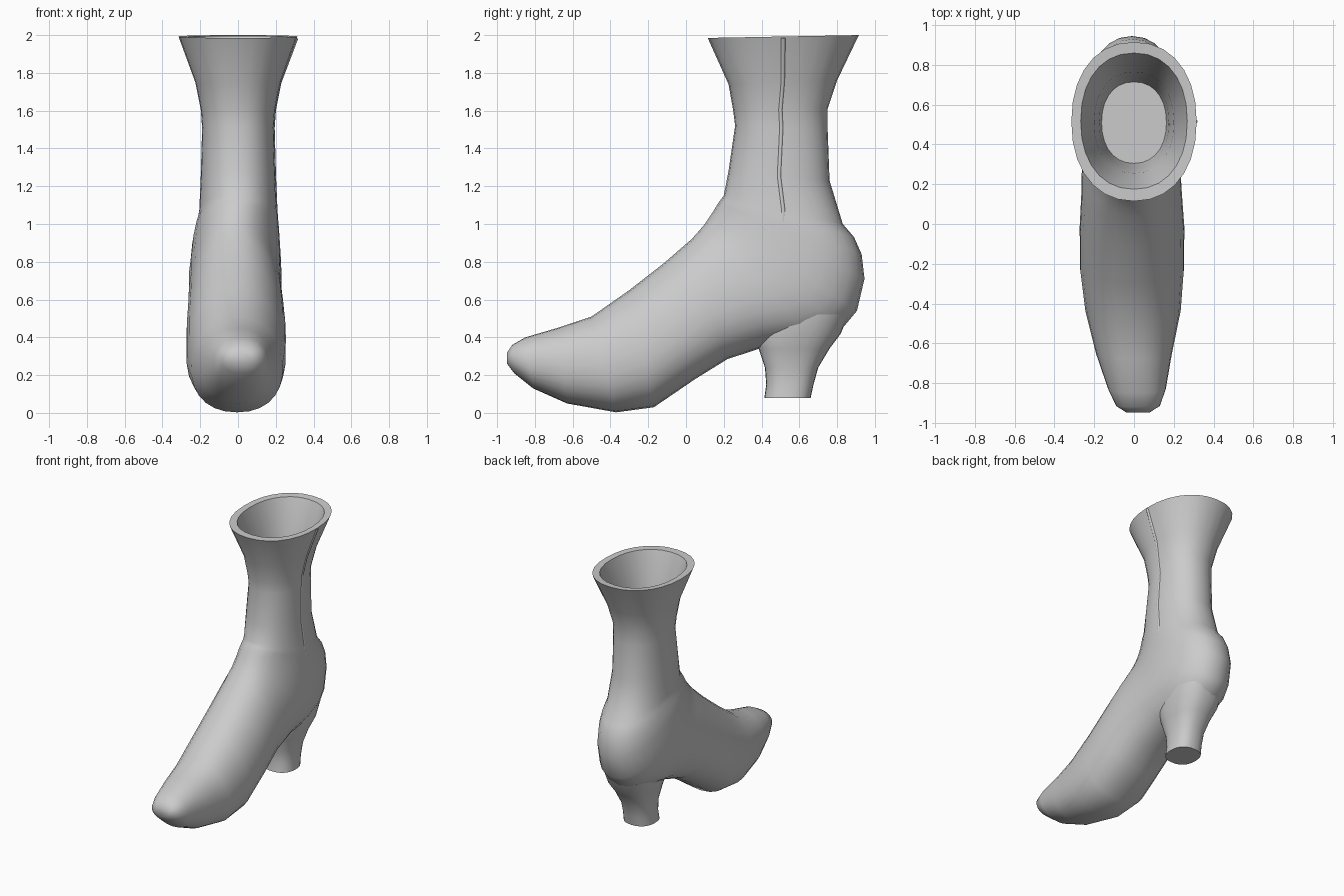
import bpy, bmesh, math

if "Cube" in bpy.data.objects:
    bpy.data.objects.remove(bpy.data.objects["Cube"])

SEGS = 28


def ring(bm, st, power):
    """Section spanning a front point and a back point, with a half width and x offset."""
    fy, fz, by, bz, w, cx, taper = st
    verts = []
    for i in range(SEGS):
        a = 2 * math.pi * i / SEGS
        c, s = math.cos(a), math.sin(a)
        u = math.copysign(abs(c) ** (2 / power), c)
        v = math.copysign(abs(s) ** (2 / power), s)
        t = (v + 1) / 2
        verts.append(bm.verts.new((cx + w * u * (1 - taper * v),
                                   by + (fy - by) * t, bz + (fz - bz) * t)))
    return verts


def loft(name, stations, power=2.2, angle=40):
    bm = bmesh.new()
    rings = [ring(bm, s, power) for s in stations]
    for r0, r1 in zip(rings, rings[1:]):
        for i in range(SEGS):
            j = (i + 1) % SEGS
            bm.faces.new((r0[i], r0[j], r1[j], r1[i]))
    bm.faces.new(rings[0])
    bm.faces.new(rings[-1])
    bmesh.ops.recalc_face_normals(bm, faces=bm.faces)
    me = bpy.data.meshes.new(name)
    bm.to_mesh(me)
    bm.free()
    ob = bpy.data.objects.new(name, me)
    bpy.context.collection.objects.link(ob)
    bpy.ops.object.select_all(action='DESELECT')
    ob.select_set(True)
    bpy.context.view_layer.objects.active = ob
    bpy.ops.object.shade_smooth_by_angle(angle=math.radians(angle))
    return ob


# Foot: sections from toe, fanning around the heel counter
foot = [
    (-.947, .32, -.947, .26, .06, .02, 0),
    (-.92, .36, -.91, .21, .11, .02, 0),
    (-.85, .40, -.81, .13, .145, .015, 0),
    (-.68, .45, -.63, .05, .19, 0, .03),
    (-.50, .51, -.37, .003, .24, -.005, .08),
    (-.30, .65, -.17, .03, .26, -.01, .12),
    (-.12, .79, .05, .18, .26, -.01, .14),
    (.03, .92, .22, .285, .25, -.012, .14),
    (.07, .965, .45, .36, .245, -.015, .12),
    (.10, 1.00, .68, .39, .245, -.015, .1),
    (.12, 1.03, .83, .45, .245, -.015, .08),
    (.14, 1.06, .905, .54, .24, -.012, .06),
    (.155, 1.085, .945, .71, .232, -.01, .04),
    (.17, 1.11, .93, .84, .222, -.005, .02),
    (.185, 1.13, .89, .93, .212, 0, 0),
]
# Shaft: flares to the rim, then folds inside down to the floor
shaft = [
    (.20, 1.15, .83, 1.0, .205, 0, 0),
    (.225, 1.28, .76, 1.23, .197, 0, 0),
    (.26, 1.52, .75, 1.50, .19, 0, 0),
    (.25, 1.60, .75, 1.61, .197, 0, 0),
    (.225, 1.74, .80, 1.76, .226, 0, 0),
    (.115, 1.985, .915, 2.0, .315, 0, 0),
    (.175, 1.985, .86, 1.995, .268, 0, 0),
    (.255, 1.75, .765, 1.75, .20, 0, 0),
    (.285, 1.55, .737, 1.55, .175, 0, 0),
    (.305, 1.40, .715, 1.40, .163, 0, 0),
]
loft("boot_upper", foot + shaft)

# Heel: curved block, narrow at the waist
heel = [(z and (f, z, b, z, w, 0, 0)) for f, b, z, w in [
    (.415, .66, .08, .115),
    (.425, .675, .15, .11),
    (.418, .70, .24, .115),
    (.385, .76, .34, .14),
    (.37, .82, .42, .17),
    (.42, .86, .52, .18),
]]
loft("heel", heel, power=2.4)

# Side seam: thin raised strip up the outer side of the shaft
cu = bpy.data.curves.new("side_seam", 'CURVE')
cu.dimensions = '3D'
cu.bevel_depth = .012
cu.bevel_resolution = 2
cu.use_fill_caps = True
path = [(.218, .51, .86)] + [
    (w, (fy + by) / 2, (fz + bz) / 2)
    for fy, fz, by, bz, w, _, _ in shaft[:6]]
sp = cu.splines.new('POLY')
sp.points.add(len(path) - 1)
for p, (x, y, z) in zip(sp.points, path):
    p.co = (x - .007, y, min(z, 1.985), 1)
bpy.context.collection.objects.link(bpy.data.objects.new("side_seam", cu))
